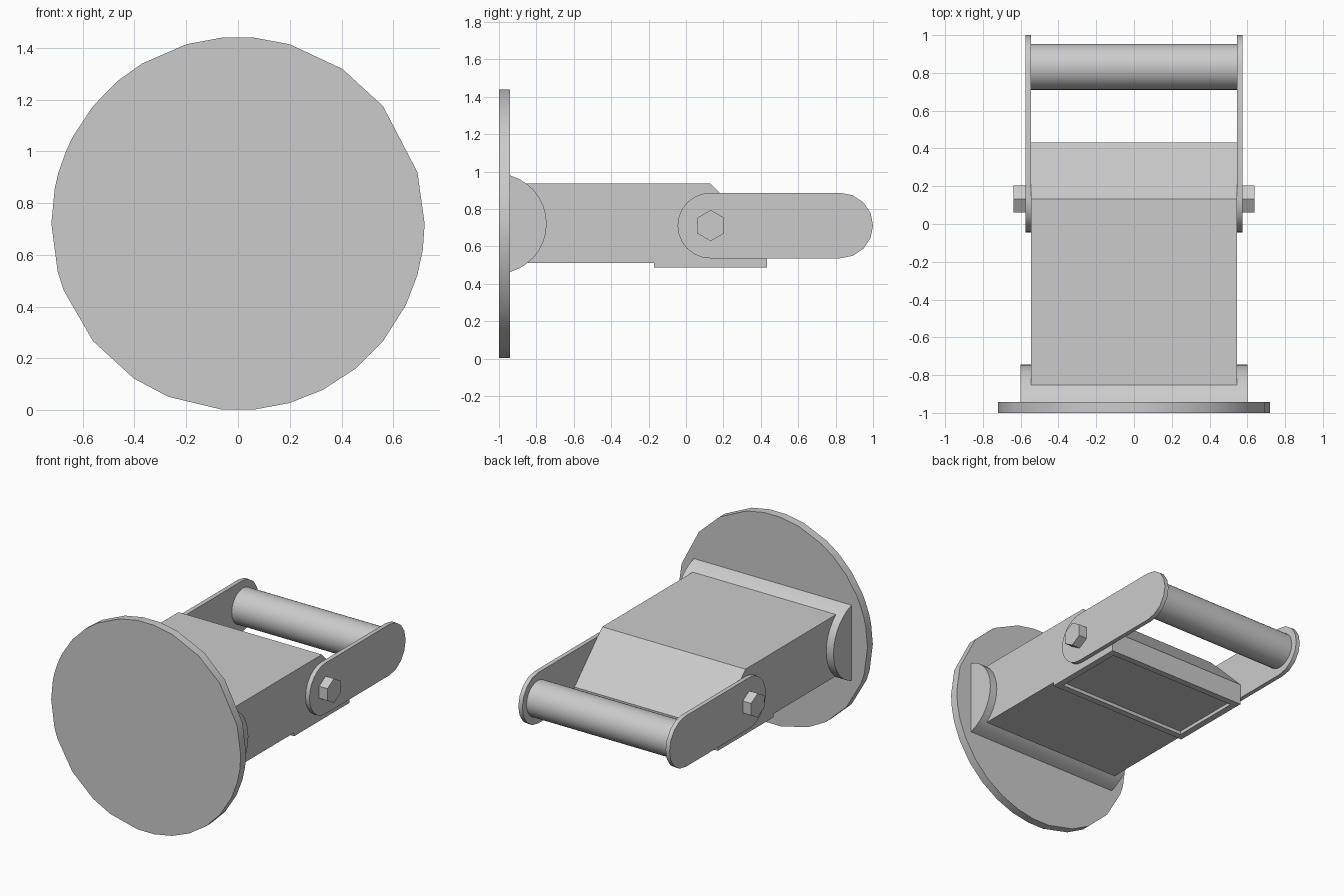
import bpy, bmesh, math
from mathutils import Vector

if "Cube" in bpy.data.objects:
    bpy.data.objects.remove(bpy.data.objects["Cube"])

grey = bpy.data.materials.new("light_grey")
grey.diffuse_color = (0.6, 0.6, 0.6, 1)
grey.use_nodes = True
grey.node_tree.nodes["Principled BSDF"].inputs["Base Color"].default_value = grey.diffuse_color


def finish(name, bm, smooth=None):
    bmesh.ops.recalc_face_normals(bm, faces=bm.faces)
    mesh = bpy.data.meshes.new(name)
    bm.to_mesh(mesh)
    bm.free()
    obj = bpy.data.objects.new(name, mesh)
    bpy.context.collection.objects.link(obj)
    mesh.materials.append(grey)
    if smooth:
        bpy.ops.object.select_all(action='DESELECT')
        obj.select_set(True)
        bpy.context.view_layer.objects.active = obj
        bpy.ops.object.shade_smooth_by_angle(angle=math.radians(smooth))
    return obj


def extrude(points, axis, start, end):
    """Closed prism from a flat profile; (y, z) points along x, (x, z) along y."""
    bm = bmesh.new()
    place = (lambda p: (start, *p)) if axis == 'x' else (lambda p: (p[0], start, p[1]))
    face = bm.faces.new([bm.verts.new(place(p)) for p in points])
    new = bmesh.ops.extrude_face_region(bm, geom=[face])['geom']
    step = end - start
    move = Vector((step, 0, 0)) if axis == 'x' else Vector((0, step, 0))
    bmesh.ops.translate(bm, vec=move, verts=[v for v in new if isinstance(v, bmesh.types.BMVert)])
    return bm


def arc(cy, cz, r, a0, a1, n):
    angles = [math.radians(a0 + (a1 - a0) * i / n) for i in range(n + 1)]
    return [(cy + r * math.cos(a), cz + r * math.sin(a)) for a in angles]


# Round end plate with an uneven low-poly rim
rim = [0, 16, 39, 56, 74, 85, 95, 106, 121, 130, 141, 152, 157, 164, 169, 180,
       195, 201, 219, 236, 248, 265, 275, 286, 297, 309, 321, 334, 344, 352]
plate = [(0.721 * math.cos(math.radians(a)), 0.721 + 0.721 * math.sin(math.radians(a))) for a in rim]
finish("end_plate", extrude(plate, 'y', -1.0, -0.942), 30)

# Rounded collar joining the plate to the body
half = math.degrees(math.acos(0.071 / 0.268))
finish("collar", extrude(arc(-1.013, 0.721, 0.268, -half, half, 14), 'x', -0.6, 0.6), 30)

# Body with a sloping back top, and a shallow recess in the lip underneath
side = [(-0.945, 0.512), (-0.17, 0.512), (-0.17, 0.488), (0.432, 0.488), (0.432, 0.635),
        (0.132, 0.935), (-0.945, 0.935)]
bm = extrude(side, 'x', -0.545, 0.545)
bmesh.ops.recalc_face_normals(bm, faces=bm.faces)
lip = min(bm.faces, key=lambda f: f.calc_center_median().z)
bmesh.ops.inset_region(bm, faces=[lip], thickness=0.065)
floor = bmesh.ops.extrude_face_region(bm, geom=[lip])['geom']
bmesh.ops.delete(bm, geom=[lip], context='FACES_ONLY')
bmesh.ops.translate(bm, vec=(0, 0, 0.024), verts=[v for v in floor if isinstance(v, bmesh.types.BMVert)])
finish("body", bm)

# Side arms with hexagonal bolts
arm = arc(0.13, 0.711, 0.175, 90, 270, 12) + arc(0.825, 0.711, 0.175, -90, 90, 8)
hexagon = arc(0.132, 0.711, 0.083, 30, 330, 5)
for label, s in (("left", -1), ("right", 1)):
    finish(label + "_arm", extrude(arm, 'x', s * 0.545, s * 0.575), 30)
    finish(label + "_bolt", extrude(hexagon, 'x', s * 0.575, s * 0.638))

# Round handle bar between the arms
bar = arc(0.832, 0.711, 0.122, 0, 348.75, 31)
finish("handle_bar", extrude(bar, 'x', -0.545, 0.545), 30)
